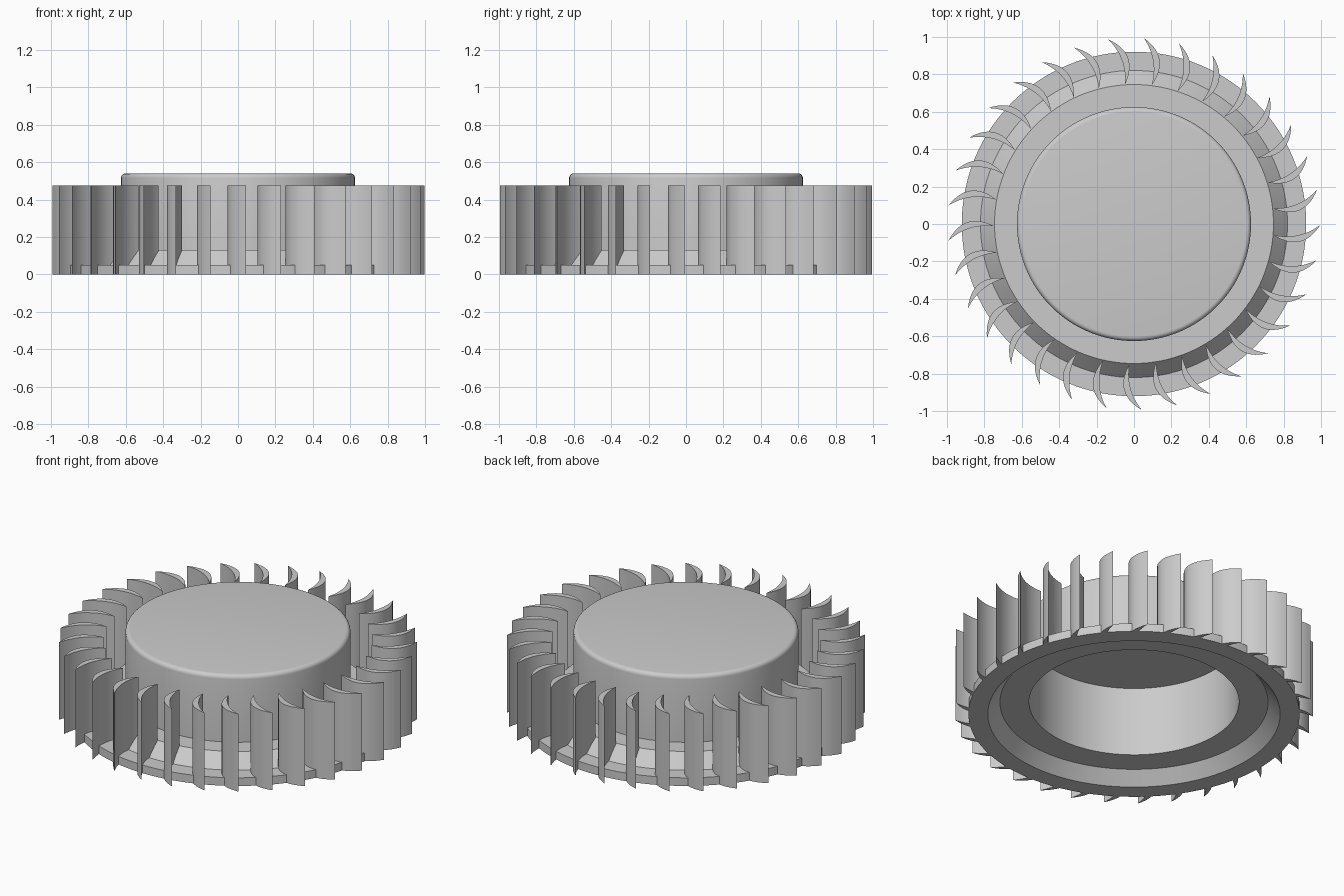
import bpy, bmesh, math
from mathutils import Vector, Matrix

cube = bpy.data.objects.get("Cube")
if cube:
    bpy.data.objects.remove(cube, do_unlink=True)

# Single plain grey material
grey = bpy.data.materials.new("plain grey")
grey.use_nodes = True
colour = (0.6, 0.6, 0.6, 1.0)
grey.diffuse_color = colour
grey.node_tree.nodes["Principled BSDF"].inputs["Base Color"].default_value = colour


def add_object(name, bm):
    """Turn a bmesh into a smooth-shaded object with sharp edges kept."""
    bmesh.ops.remove_doubles(bm, verts=bm.verts, dist=0.0001)
    bmesh.ops.recalc_face_normals(bm, faces=bm.faces)
    mesh = bpy.data.meshes.new(name)
    bm.to_mesh(mesh)
    bm.free()
    mesh.materials.append(grey)
    obj = bpy.data.objects.new(name, mesh)
    bpy.context.collection.objects.link(obj)
    bpy.ops.object.select_all(action="DESELECT")
    obj.select_set(True)
    bpy.context.view_layer.objects.active = obj
    bpy.ops.object.shade_smooth_by_angle(angle=math.radians(30))
    return obj


# Hub and base ring: one lathed cross-section, hollow underneath
HUB_R, TOP, FILLET = 0.625, 0.54, 0.025
profile = [(0, 0.5), (0.583, 0.5), (0.583, 0.075), (0.745, 0.075),
           (0.812, 0), (0.92, 0), (0.92, 0.05), (0.82, 0.05),
           (0.745, 0.13), (HUB_R, 0.13)]
for i in range(6):
    a = math.radians(18 * i)
    profile.append((HUB_R - FILLET + FILLET * math.cos(a),
                    TOP - FILLET + FILLET * math.sin(a)))
profile.append((0, TOP))

bm = bmesh.new()
verts = [bm.verts.new((r, 0, z)) for r, z in profile]
edges = [bm.edges.new(pair) for pair in zip(verts, verts[1:])]
bmesh.ops.spin(bm, geom=verts + edges, cent=(0, 0, 0), axis=(0, 0, 1),
               angle=math.tau, steps=128, use_merge=True)
add_object("hub_and_base", bm)

# Blade: upright crescent between a convex and a concave arc
BLADES, STEPS, HEIGHT = 33, 14, 0.475
root, tip = Vector((0.745, -0.055)), Vector((0.995, 0))
chord = tip - root
outward = Vector((chord.y, -chord.x)).normalized()


def arc(u, sag):
    return root + chord * u + outward * sag * 4 * u * (1 - u)


def bottom(p):
    """Keep the blade foot inside the sloped part of the base ring."""
    return max(0, min(0.1, (0.83 - p.length) * 1.1))


bm = bmesh.new()
rows = []
for i in range(STEPS + 1):
    row = []
    for sag in (0.064, 0.029):
        p = arc(i / STEPS, sag)
        row += [bm.verts.new((p.x, p.y, bottom(p))),
                bm.verts.new((p.x, p.y, HEIGHT))]
    rows.append(row)
for a, b in zip(rows, rows[1:]):
    for j, k in ((0, 1), (1, 3), (3, 2), (2, 0)):
        bm.faces.new((a[j], a[k], b[k], b[j]))
bmesh.ops.remove_doubles(bm, verts=bm.verts, dist=0.0001)
blade = add_object("blade_01", bm)

# Repeat the blade around the ring
for n in range(BLADES):
    obj = blade
    if n:
        obj = bpy.data.objects.new(f"blade_{n + 1:02d}", blade.data)
        bpy.context.collection.objects.link(obj)
    obj.matrix_world = Matrix.Rotation(
        math.tau * n / BLADES - math.radians(0.3), 4, "Z")
